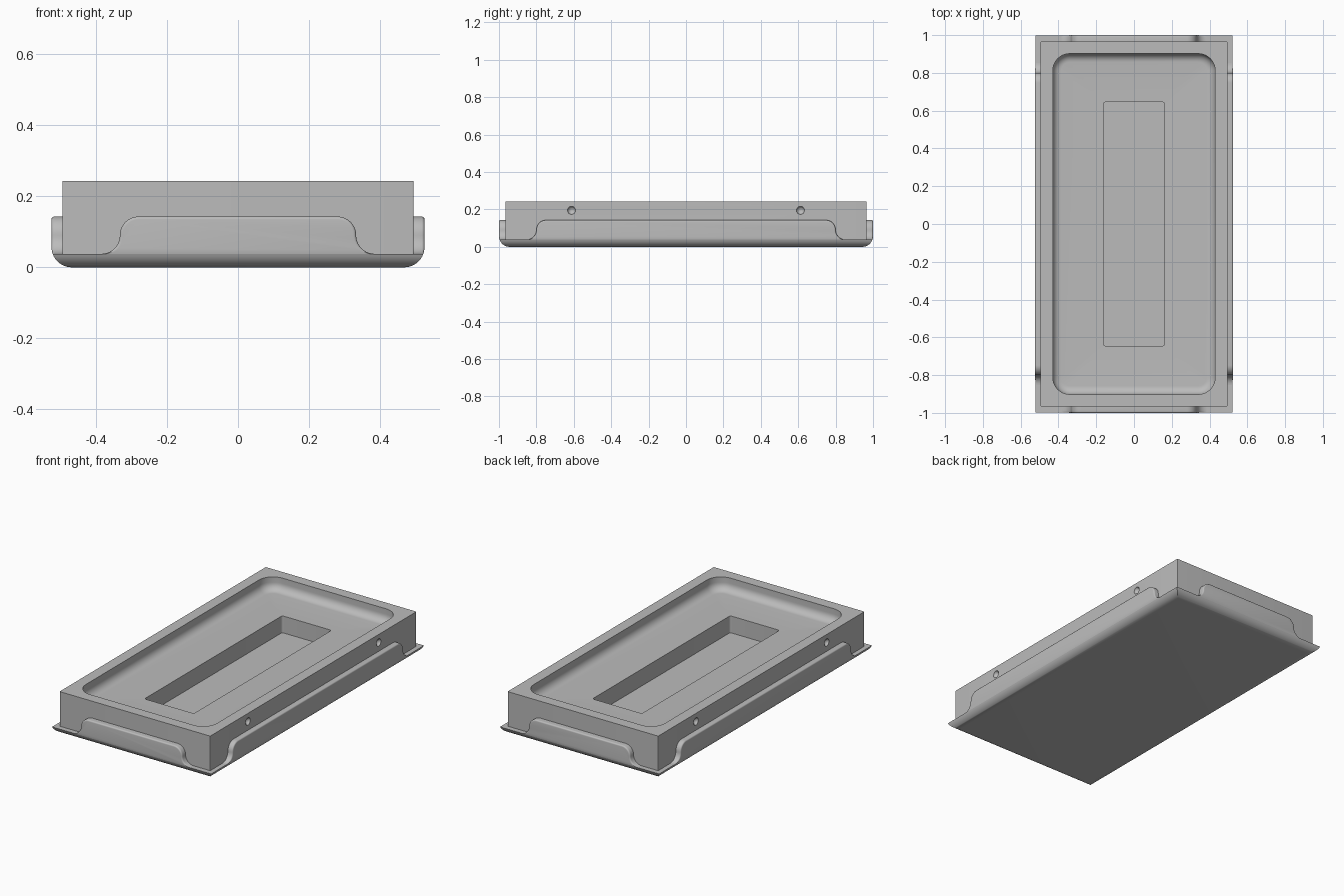
import bpy, bmesh
from math import sin, cos, pi, sqrt, radians
from mathutils import Matrix

cube = bpy.data.objects.get("Cube")
if cube:
    bpy.data.objects.remove(cube, do_unlink=True)

grey = bpy.data.materials.new("plain_grey")
grey.use_nodes = True
GREY = (0.5, 0.5, 0.5, 1)
grey.diffuse_color = GREY
grey.node_tree.nodes["Principled BSDF"].inputs["Base Color"].default_value = GREY

HX, HY = 0.525, 1.0        # tray half size
BX, BY = 0.494, 0.966      # block half size
LIP, TAB_TOP, TOP = 0.038, 0.143, 0.243
EDGE = 0.057               # radius of the tray's lower edge


def finish(name, bm):
    bmesh.ops.remove_doubles(bm, verts=bm.verts, dist=1e-5)
    bmesh.ops.recalc_face_normals(bm, faces=bm.faces)
    mesh = bpy.data.meshes.new(name)
    bm.to_mesh(mesh)
    bm.free()
    mesh.materials.append(grey)
    obj = bpy.data.objects.new(name, mesh)
    bpy.context.collection.objects.link(obj)
    return obj


def smooth(obj):
    bpy.ops.object.select_all(action="DESELECT")
    obj.select_set(True)
    bpy.context.view_layer.objects.active = obj
    bpy.ops.object.shade_smooth_by_angle(angle=radians(32))


def rounded_rect(hx, hy, r, z, seg=8):
    pts = []
    for k, (sx, sy) in enumerate([(1, 1), (-1, 1), (-1, -1), (1, -1)]):
        for i in range(seg + 1):
            a = (k + i / seg) * pi / 2
            pts.append((sx * (hx - r) + r * cos(a), sy * (hy - r) + r * sin(a), z))
    return pts


def loft(name, rings):
    bm = bmesh.new()
    loops = [[bm.verts.new(p) for p in ring] for ring in rings]
    for a, b in zip(loops, loops[1:]):
        for i in range(len(a)):
            j = (i + 1) % len(a)
            bm.faces.new((a[i], a[j], b[j], b[i]))
    bm.faces.new(loops[0])
    bm.faces.new(loops[-1])
    return finish(name, bm)


def inset_at(z):
    """How far the rounded lower edge pulls in at height z."""
    return EDGE - sqrt(EDGE ** 2 - (EDGE - min(z, EDGE)) ** 2)


# Tray base: mitred corners, rounded underside, low lip
base_rings = []
for i in range(11):
    z = min(LIP, EDGE * (1 - cos(i / 10 * radians(70.6))))
    d = inset_at(z)
    base_rings.append([(sx * (HX - d), sy * (HY - d), z)
                       for sx, sy in ((1, 1), (-1, 1), (-1, -1), (1, -1))])
smooth(loft("tray_base", base_rings))

# Main block with a filleted basin and a deeper pocket
RIM_X, RIM_Y, RIM_R, FLOOR, FILLET = 0.43, 0.902, 0.09, 0.166, 0.045
rings = [rounded_rect(BX, BY, 0.003, z) for z in (0.03, TOP)]
rings.append(rounded_rect(RIM_X, RIM_Y, RIM_R, TOP))
for i in range(9):
    a = i / 8 * pi / 2
    d = FILLET * (1 - cos(a))
    rings.append(rounded_rect(RIM_X - d, RIM_Y - d, RIM_R - d,
                              FLOOR + FILLET * (1 - sin(a))))
for z in (FLOOR, 0.066):
    rings.append(rounded_rect(0.162, 0.645, 0.012, z))
block = loft("block", rings)

# Round dimples in the long sides
bm = bmesh.new()
for sx in (-1, 1):
    for sy in (-1, 1):
        bmesh.ops.create_uvsphere(bm, u_segments=24, v_segments=12, radius=0.022,
                                  matrix=Matrix.Translation((sx * (BX + 0.004), sy * 0.612, 0.195)))
cutter = finish("dimple_cutter", bm)
cut = block.modifiers.new("dimples", "BOOLEAN")
cut.operation, cut.solver, cut.object = "DIFFERENCE", "EXACT", cutter
bpy.context.view_layer.objects.active = block
bpy.ops.object.modifier_apply(modifier=cut.name)
bpy.data.objects.remove(cutter, do_unlink=True)
smooth(block)


def tab_outline(edge, shrink):
    """Raised tab with S-shaped ends, as (along, height) points."""
    r = (TAB_TOP - LIP) / 2
    mid = LIP + r
    half = []
    for i in range(11):
        a = pi / 2 * (1 - i / 10)
        half.append((edge - r + (r - shrink) * cos(a), mid + (r - shrink) * sin(a)))
    for i in range(11):
        a = pi + pi / 2 * i / 10
        half.append((edge + r + (r + shrink) * cos(a),
                     max(LIP, mid + (r + shrink) * sin(a))))
    return half + [(-u, z) for u, z in reversed(half)]


def tab(name, edge, inner, outer, place):
    """Extrude the tab outward with a softened outer rim."""
    soft = 0.008
    rings = [[place(u, inner - 0.005, z) for u, z in tab_outline(edge, 0)]]
    for i in range(5):
        a = i / 4 * pi / 2
        depth = outer - soft * (1 - sin(a))
        rings.append([place(u, min(depth, outer - inset_at(z)), z)
                      for u, z in tab_outline(edge, soft * (1 - cos(a)))])
    smooth(loft(name, rings))


# Four wall tabs around the block
for s, end, side in ((-1, "front", "right"), (1, "back", "left")):
    tab(end + "_tab", 0.3325, BY, HY, lambda u, d, z: (u, s * d, z))
    tab(side + "_tab", 0.80, BX, HX, lambda u, d, z: (s * d, u, z))
